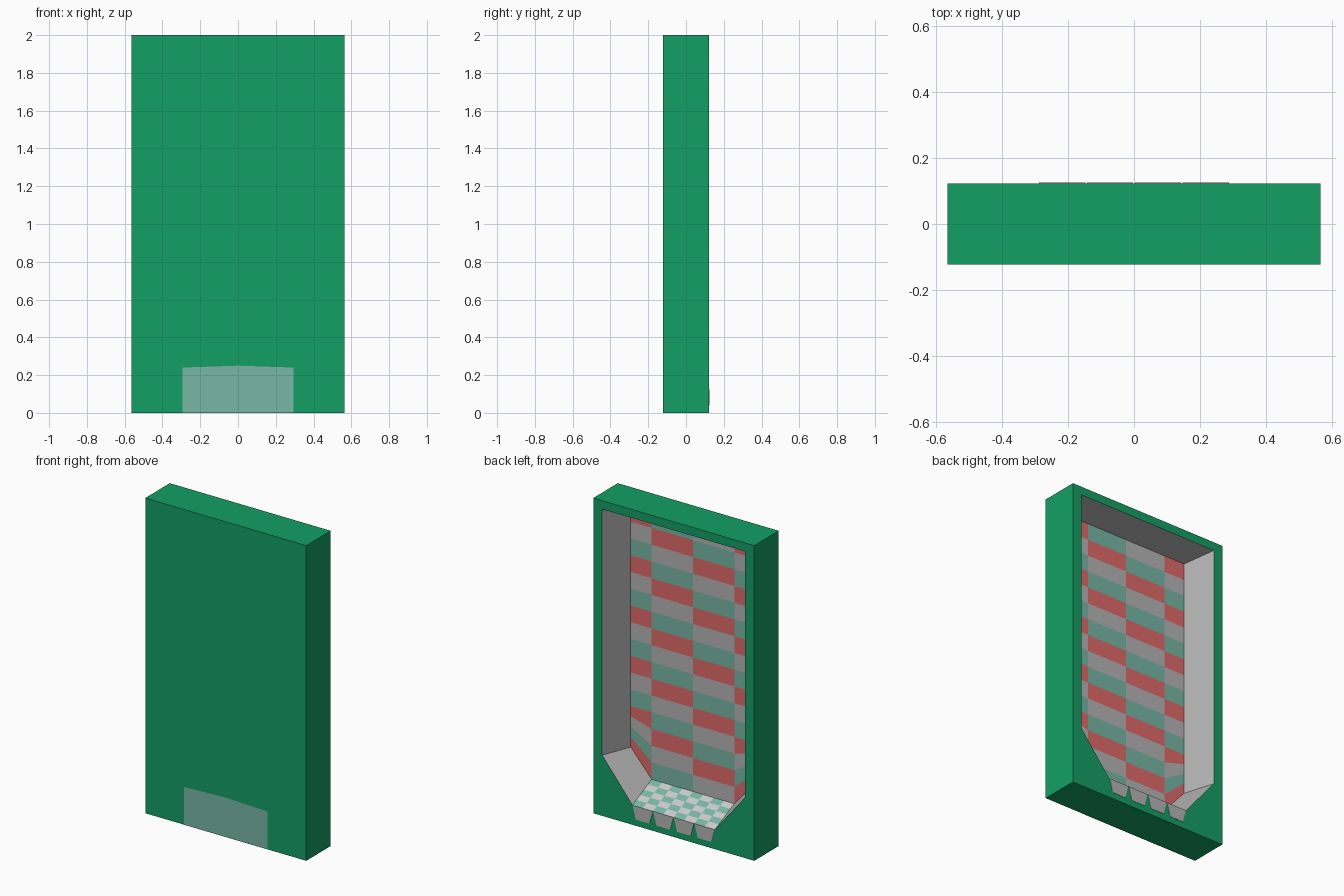
import bpy
from mathutils import Vector

if "Cube" in bpy.data.objects:
    bpy.data.objects.remove(bpy.data.objects["Cube"])

HW, HD, TOP = 0.565, 0.123, 2.0      # half width, half depth, height
YB = -0.07                           # y of the recessed wall


def mat(name, rgb):
    m = bpy.data.materials.new(name)
    m.diffuse_color = (*[(c / 255) ** 2.2 for c in rgb], 1)
    m.use_nodes = True
    m.node_tree.nodes["Principled BSDF"].inputs["Base Color"].default_value = m.diffuse_color
    return m


GREEN = mat("green", (26, 158, 100))
TEAL = mat("teal", (119, 182, 163))
RED = mat("red", (223, 106, 104))
GREY = mat("grey", (179, 179, 179))
LIGHT = mat("light_grey", (205, 205, 205))


def sheet(name, polys, mats, eye, sign=1, idx=None):
    """Make a mesh whose faces all look towards (or away from) the eye point."""
    verts, faces, lookup = [], [], {}
    for poly in polys:
        pts = [Vector(p) for p in poly]
        n = (pts[1] - pts[0]).cross(pts[2] - pts[0])
        mid = sum(pts, Vector()) / len(pts)
        if n.dot(Vector(eye) - mid) * sign < 0:
            pts.reverse()
        face = []
        for p in pts:
            key = tuple(round(c, 5) for c in p)
            if key not in lookup:
                lookup[key] = len(verts)
                verts.append(key)
            face.append(lookup[key])
        faces.append(face)
    me = bpy.data.meshes.new(name)
    me.from_pydata(verts, [], faces)
    for m in mats:
        me.materials.append(m)
    if idx:
        for f, i in zip(me.polygons, idx):
            f.material_index = i
    ob = bpy.data.objects.new(name, me)
    bpy.context.collection.objects.link(ob)
    return ob


def at_y(loop, y):
    return [(x, y, z) for x, z in loop]


def loft(a, b, skip=()):
    n = len(a)
    return [(a[i], a[(i + 1) % n], b[(i + 1) % n], b[i]) for i in range(n) if i not in skip]


def outline(w, top, shoulder, foot, base):
    right = [(w, top), (w, shoulder), (foot, base)]
    return [(-x, z) for x, z in right[::-1]][2:] + right + [(-foot, base), (-w, shoulder)]


# Cabinet shell, open at the back
rect = outline(HW, TOP, 0.385, HW, 0)
rim = outline(0.502, 1.946, 0.385, 0.29, 0.125)
inner = outline(0.437, 1.916, 0.38, 0.29, 0.215)
front, back, hole = at_y(rect, -HD), at_y(rect, HD), at_y(rim, HD)
sheet("cabinet", [front] + loft(front, back) + loft(back, hole), [GREEN], (0, 0, 1), -1)

# Sloping sides of the recess (the floor is made separately)
sheet("recess_sides", loft(hole, at_y(inner, YB), skip=(3,)), [GREY], (0, 0, 1))

# Recessed wall of coloured panels
ROWS = 16
panels, colours = [], []


def wall_z(col_edge, j):
    z = 0.215 + (1.916 - 0.215) * j / ROWS
    if col_edge in (0, 4) and j < 4:      # outer edges follow the chamfer
        z4 = 0.215 + (1.916 - 0.215) * 4 / ROWS
        z = 0.38 + (z4 - 0.38) * j / 4
    return z


xs = [0.437, 0.29, 0, -0.29, -0.437]
for k in range(4):
    for j in range(ROWS):
        panels.append([(xs[k], YB, wall_z(k, j)), (xs[k + 1], YB, wall_z(k + 1, j)),
                       (xs[k + 1], YB, wall_z(k + 1, j + 1)), (xs[k], YB, wall_z(k, j + 1))])
        colours.append((j + k) % 3)
sheet("wall_panels", panels, [RED, TEAL, GREY], (0, 5, 1), idx=colours)

# Sloping chequered floor
COLS, DEEP = 8, 5


def floor_pt(i, j):
    t = j / DEEP
    return (-0.29 + 0.58 * i / COLS, YB + (HD - YB) * t, 0.215 - 0.09 * t)


tiles = [(i, j) for i in range(COLS) for j in range(DEEP)]
sheet("chequered_floor",
      [[floor_pt(i, j), floor_pt(i + 1, j), floor_pt(i + 1, j + 1), floor_pt(i, j + 1)] for i, j in tiles],
      [LIGHT, TEAL], (0, 0.1, 3), idx=[(i + j) % 2 for i, j in tiles])

# Row of tapered teeth under the floor edge
for n in range(4):
    c = -0.2175 + 0.145 * n
    prof = [(c - 0.07, 0.125), (c + 0.07, 0.125), (c + 0.048, 0.04), (c - 0.048, 0.04)]
    a, b = at_y(prof, 0.10), at_y(prof, HD + 0.002)
    sheet(f"tooth_{n + 1}", [a, b] + loft(a, b), [GREY], (c, 0.11, 0.08), -1)

# Pale patch low on the front
patch = [(-0.293, 0), (0.293, 0), (0.293, 0.24), (0, 0.25), (-0.293, 0.24)]
sheet("front_patch", [at_y(patch, -HD - 0.001)], [TEAL], (0, -5, 0.1))
